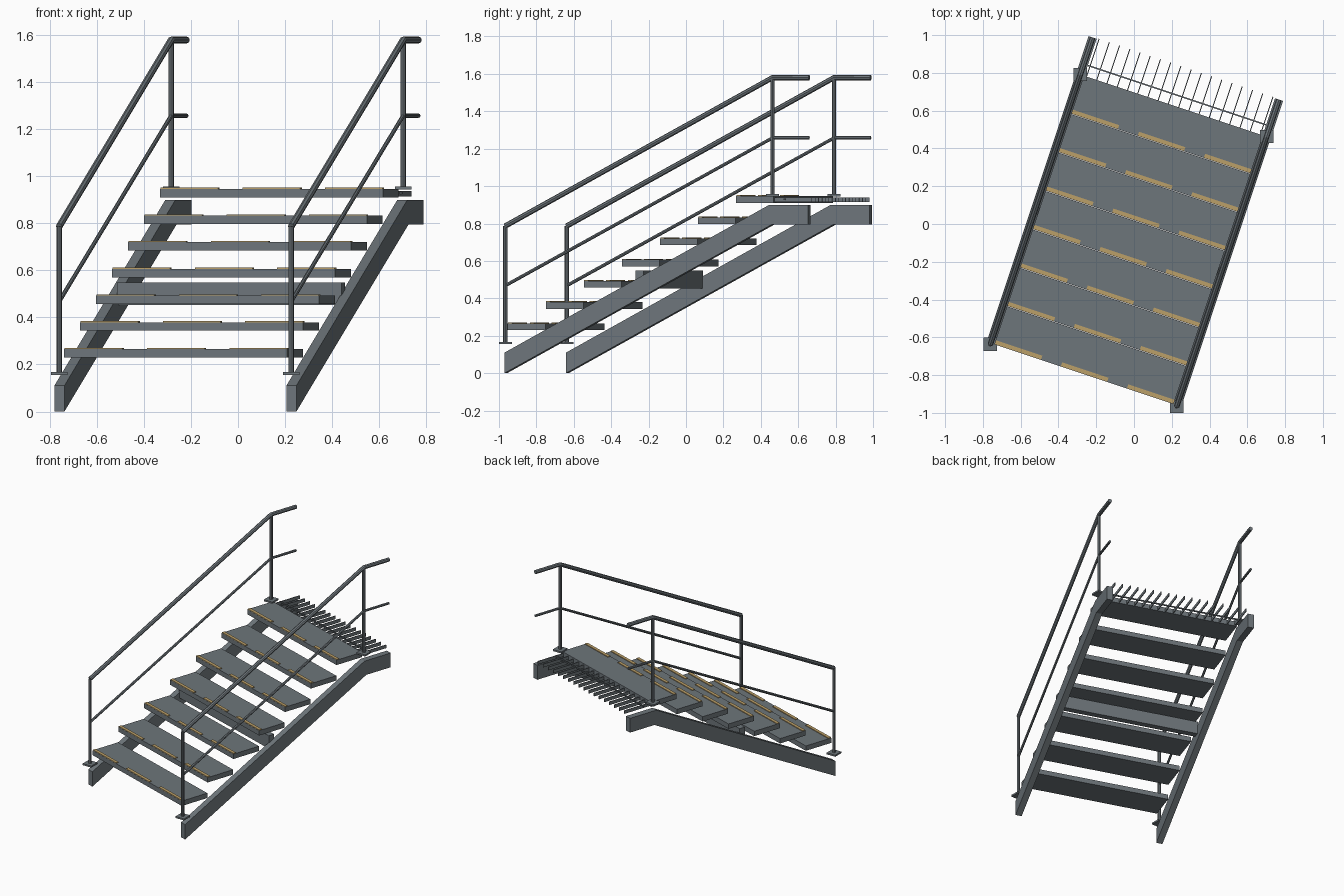
import bpy, bmesh, math
from mathutils import Matrix, Vector

if "Cube" in bpy.data.objects:
    bpy.data.objects.remove(bpy.data.objects["Cube"])

# The whole stair is turned in plan; parts are built in a local frame (x across, y uphill)
TURN = Matrix.Rotation(-math.atan(1 / 3), 4, 'Z')


def material(name, rgb):
    m = bpy.data.materials.new(name)
    m.diffuse_color = (*rgb, 1)
    m.use_nodes = True
    m.node_tree.nodes["Principled BSDF"].inputs["Base Color"].default_value = m.diffuse_color
    return m


STEEL = material("grey_steel", (0.155, 0.18, 0.197))
TAN = material("tan_nosing", (0.50, 0.35, 0.14))


def finish(name, bm, mat, turn=True):
    if turn:
        bm.transform(TURN)
    bmesh.ops.recalc_face_normals(bm, faces=bm.faces)
    me = bpy.data.meshes.new(name)
    bm.to_mesh(me)
    bm.free()
    me.materials.append(mat)
    ob = bpy.data.objects.new(name, me)
    bpy.context.collection.objects.link(ob)
    return ob


def add_box(bm, x0, x1, y0, y1, z0, z1):
    m = Matrix.Translation(((x0 + x1) / 2, (y0 + y1) / 2, (z0 + z1) / 2))
    bmesh.ops.create_cube(bm, size=1, matrix=m @ Matrix.Diagonal((x1 - x0, y1 - y0, z1 - z0, 1)))


def box(name, mat, *dims):
    bm = bmesh.new()
    add_box(bm, *dims)
    return finish(name, bm, mat)


def pipe(name, pts, r):
    """Eight-sided tube along a polyline."""
    cu = bpy.data.curves.new(name, 'CURVE')
    cu.dimensions = '3D'
    cu.bevel_depth, cu.bevel_resolution, cu.use_fill_caps = r, 2, True
    sp = cu.splines.new('POLY')
    sp.points.add(len(pts) - 1)
    for p, co in zip(sp.points, pts):
        p.co = (*(TURN @ Vector(co)), 1)
    tmp = bpy.data.objects.new(name + "_path", cu)
    bpy.context.collection.objects.link(tmp)
    me = bpy.data.meshes.new_from_object(tmp.evaluated_get(bpy.context.evaluated_depsgraph_get()))
    bpy.data.objects.remove(tmp)
    me.materials.clear()
    me.materials.append(STEEL)
    for p in me.polygons:
        p.use_smooth = False
    me.name = name
    bpy.context.collection.objects.link(bpy.data.objects.new(name, me))


LOW, HIGH, END, SIDE = -0.845, 0.661, 0.868, 0.52

for side, s in (("left", -1), ("right", 1)):
    x = s * SIDE
    # Stringer: sloped beam with a level upper end
    bm = bmesh.new()
    outline = [(-0.842, 0), (0.665, 0.795), (END, 0.795), (END, 0.9), (0.65, 0.9), (-0.842, 0.11)]
    face = bm.faces.new([bm.verts.new((x - 0.0225, y, z)) for y, z in outline])
    ext = bmesh.ops.extrude_face_region(bm, geom=[face])
    bmesh.ops.translate(bm, vec=(0.045, 0, 0),
                        verts=[v for v in ext["geom"] if isinstance(v, bmesh.types.BMVert)])
    finish(side + "_stringer", bm, STEEL)

    # Posts on square base plates
    for end, y, z, top in (("lower", LOW, 0.155, 0.787), ("upper", HIGH, 0.945, 1.58)):
        pipe(f"{side}_{end}_post", [(x, y, z), (x, y, top)], 0.0115)
        c = TURN @ Vector((x, y, z))
        bm = bmesh.new()
        add_box(bm, c.x - 0.035, c.x + 0.035, c.y - 0.035, c.y + 0.035, z, z + 0.012)
        finish(f"{side}_{end}_base_plate", bm, STEEL, turn=False)

    # Handrail and thinner middle rail
    pipe(side + "_handrail", [(x, LOW, 0.787), (x, HIGH, 1.58), (x, END, 1.58)], 0.0145)
    pipe(side + "_middle_rail", [(x, LOW, 0.468), (x, HIGH, 1.258), (x, END, 1.258)], 0.009)

# Treads with three nosing strips each
for i in range(7):
    y, z = -0.838 + i * 0.2145, 0.23 + i * 0.1135
    box(f"tread_{i + 1}", STEEL, -0.5, 0.5, y, y + 0.212, z, z + 0.036)
    bm = bmesh.new()
    for c in (-0.369, 0, 0.369):
        add_box(bm, c - 0.129, c + 0.129, y + 0.001, y + 0.023, z + 0.035, z + 0.041)
    finish(f"tread_nosing_{i + 1}", bm, TAN)

# Cross beam under the middle of the flight
box("cross_beam", STEEL, -0.503, 0.503, -0.117, -0.073, 0.453, 0.548)

# Landing grating: thin bars and one cross rod
bm = bmesh.new()
for i in range(18):
    x = -0.485 + i * 0.97 / 17
    add_box(bm, x - 0.0025, x + 0.0025, 0.66, 0.872, 0.914, 0.938)
add_box(bm, -0.497, 0.497, 0.715, 0.723, 0.926, 0.934)
finish("landing_grating", bm, STEEL)
